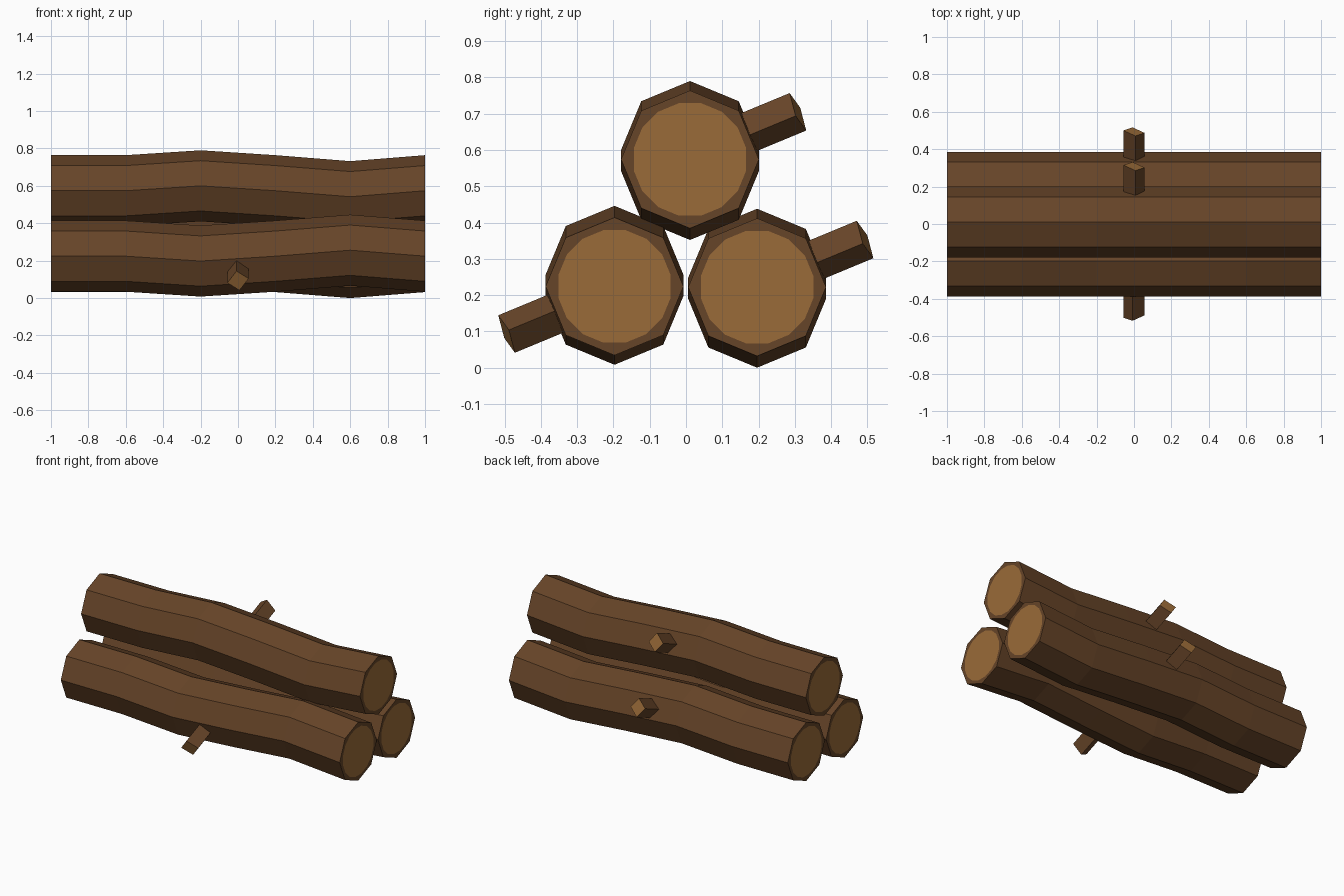
import bpy, bmesh, math
from mathutils import Vector

if "Cube" in bpy.data.objects:
    bpy.data.objects.remove(bpy.data.objects["Cube"])


def material(name, rgb):
    m = bpy.data.materials.new(name)
    m.diffuse_color = (*rgb, 1)
    m.use_nodes = True
    m.node_tree.nodes["Principled BSDF"].inputs["Base Color"].default_value = m.diffuse_color
    return m


BARK = material("bark brown", (0.133, 0.058, 0.021))
WOOD = material("cut wood tan", (0.323, 0.147, 0.040))

R, R_CUT = 0.19, 0.158
STATIONS = [(-1, 0), (-0.6, 0), (-0.2, 0.026), (0.2, 0), (0.6, -0.032), (1, 0)]


def finish(bm, name, y, z, turn):
    bmesh.ops.recalc_face_normals(bm, faces=bm.faces)
    mesh = bpy.data.meshes.new(name)
    bm.to_mesh(mesh)
    bm.free()
    mesh.materials.append(BARK)
    mesh.materials.append(WOOD)
    ob = bpy.data.objects.new(name, mesh)
    ob.location = (0, y, z)
    ob.rotation_euler.x = turn
    bpy.context.collection.objects.link(ob)


def polar(r, deg):
    a = math.radians(deg)
    return r * math.cos(a), r * math.sin(a)


def log(name, y, z, turn):
    bm = bmesh.new()
    # wavy octagonal trunk
    rings = []
    for x, dz in STATIONS:
        pts = [polar(R, 45 * k) for k in range(8)]
        rings.append([bm.verts.new((x, p, q + dz)) for p, q in pts])
    for a, b in zip(rings, rings[1:]):
        for k in range(8):
            n = (k + 1) % 8
            bm.faces.new((a[k], a[n], b[n], b[k]))
    # bark rim and tan cut wood on both ends
    for ring, x in ((rings[0], -1), (rings[-1], 1)):
        inner = [bm.verts.new((x, *polar(R_CUT, 22.5 * i - 11.25))) for i in range(16)]
        for k in range(8):
            n = (k + 1) % 8
            bm.faces.new((ring[k], inner[2 * k], inner[2 * k + 1]))
            bm.faces.new((ring[k], inner[2 * k + 1], inner[2 * n], ring[n]))
        bm.faces.new(inner).material_index = 1
    finish(bm, name, y, z, turn)


def branch(name, y, z, turn):
    # square stub leaving the side facet, with a slightly slanted tan tip
    bm = bmesh.new()
    c, s = math.cos(math.radians(22.5)), math.sin(math.radians(22.5))
    along, across = Vector((0, c, s)), Vector((0, -s, c))
    ends = []
    for dist, slant in ((0.1, 0), (0.322, -0.18)):
        ring = []
        for k in range(4):
            u, w = polar(0.057, 90 * k - 8)
            p = Vector((u, 0, 0.008)) + across * w + along * (dist + slant * u)
            ring.append(bm.verts.new(p))
        ends.append(ring)
    a, b = ends
    for k in range(4):
        n = (k + 1) % 4
        bm.faces.new((a[k], a[n], b[n], b[k]))
    bm.faces.new(a)
    bm.faces.new(b).material_index = 1
    finish(bm, name, y, z, turn)


# pile of three; the front log is rolled half a turn
for label, y, z, turn in (("front", -0.197, 0.224, math.pi),
                          ("back", 0.196, 0.222, 0),
                          ("top", 0.011, 0.574, 0)):
    log(label + "_log", y, z, turn)
    branch(label + "_branch_stub", y, z, turn)
